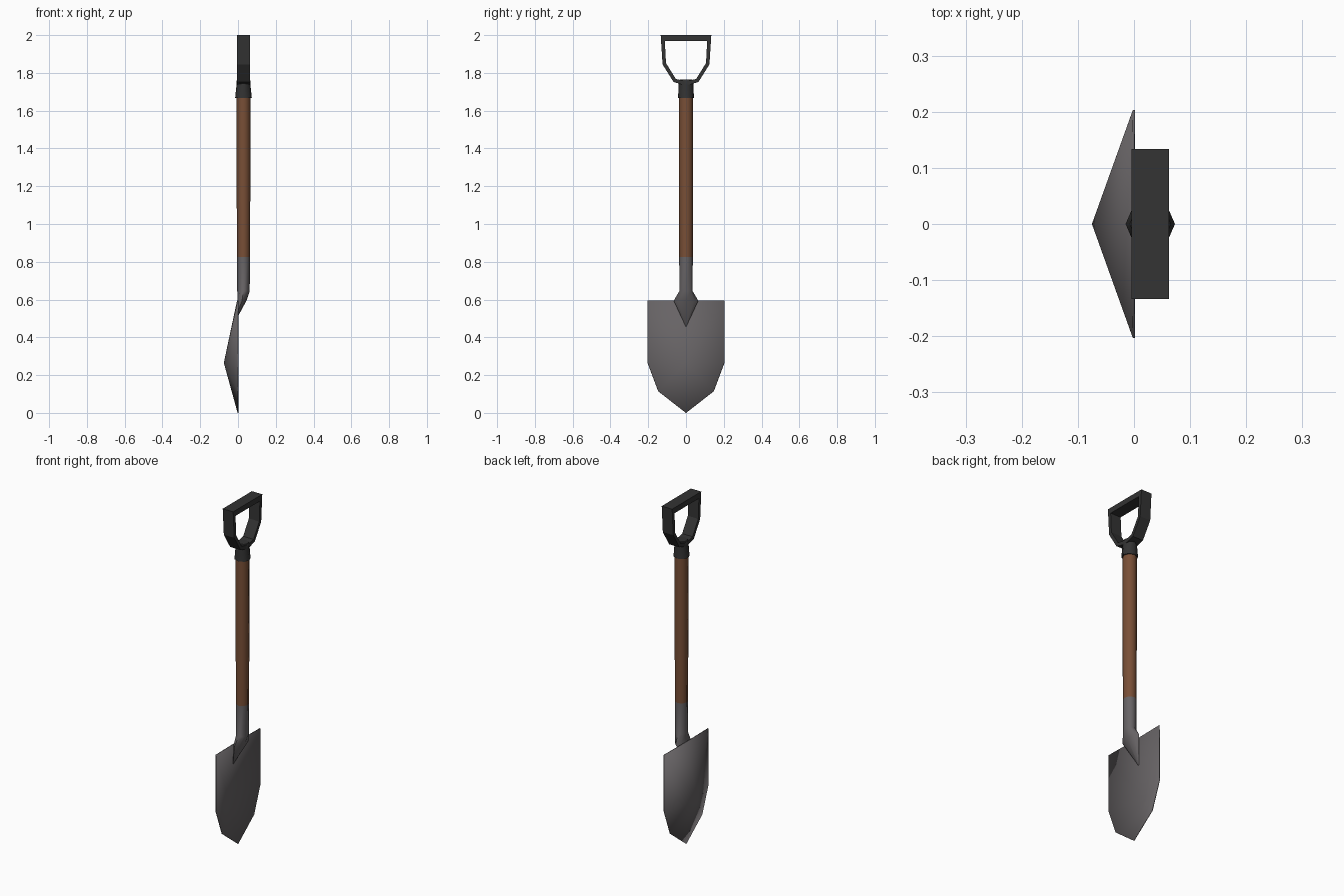
import bpy, bmesh, math

if "Cube" in bpy.data.objects:
    bpy.data.objects.remove(bpy.data.objects["Cube"])


def material(name, rgb):
    m = bpy.data.materials.new(name)
    m.diffuse_color = (*rgb, 1)
    m.use_nodes = True
    m.node_tree.nodes["Principled BSDF"].inputs["Base Color"].default_value = m.diffuse_color
    return m


STEEL = material("grey steel", (0.135, 0.125, 0.13))
WOOD = material("brown wood", (0.19, 0.078, 0.037))
BLACK = material("black plastic", (0.033, 0.033, 0.033))


def finish(name, bm, mat, smooth=None):
    bmesh.ops.recalc_face_normals(bm, faces=bm.faces)
    me = bpy.data.meshes.new(name)
    bm.to_mesh(me)
    bm.free()
    me.materials.append(mat)
    ob = bpy.data.objects.new(name, me)
    bpy.context.collection.objects.link(ob)
    if smooth:
        bpy.ops.object.select_all(action='DESELECT')
        ob.select_set(True)
        bpy.context.view_layer.objects.active = ob
        bpy.ops.object.shade_smooth_by_angle(angle=math.radians(smooth))
    return ob


def loft(name, rings, mat, smooth=50, sides=8):
    """Skin elliptical rings given as (z, centre x, radius x, radius y)."""
    bm = bmesh.new()
    loops = []
    for z, cx, rx, ry in rings:
        angles = [2 * math.pi * i / sides for i in range(sides)]
        loops.append([bm.verts.new((cx + rx * math.cos(a), ry * math.sin(a), z)) for a in angles])
    for a, b in zip(loops, loops[1:]):
        for i in range(sides):
            j = (i + 1) % sides
            bm.faces.new((a[i], a[j], b[j], b[i]))
    bm.faces.new(loops[0])
    bm.faces.new(loops[-1])
    return finish(name, bm, mat, smooth)


CX = 0.029

# Dished blade: two mirrored halves folded along a curved centre ridge
bm = bmesh.new()
tip, mid, top = [bm.verts.new(p) for p in ((0, 0, 0), (-0.073, 0, 0.265), (-0.003, 0, 0.595))]
for s in (-1, 1):
    low, side, corner = [bm.verts.new((0, s * y, z)) for y, z in ((0.147, 0.115), (0.203, 0.265), (0.203, 0.595))]
    for tri in ((tip, low, mid), (low, side, mid), (side, corner, mid), (corner, top, mid)):
        bm.faces.new(tri)
blade = finish("blade", bm, STEEL, 40)
solid = blade.modifiers.new("thickness", 'SOLIDIFY')
solid.thickness = 0.004
solid.offset = 0

# Socket: spreads onto the blade and tapers to a point
loft("socket", [(0.456, -0.031, 0.001, 0.001), (0.594, 0.021, 0.024, 0.065),
                (0.645, CX, 0.033, 0.035), (0.83, CX, 0.034, 0.036)], STEEL)

# Wooden shaft and the collar above it
loft("shaft", [(0.825, CX, 0.034, 0.036), (1.30, CX, 0.037, 0.038), (1.68, CX, 0.037, 0.038)], WOOD)
loft("collar", [(1.668, CX, 0.044, 0.042), (1.735, CX, 0.037, 0.039),
                (1.755, CX, 0.037, 0.039), (1.765, CX, 0.034, 0.03)], BLACK)

# D-shaped grip: a closed band between an outer and an inner outline
outer = [(0.134, 2.0), (0.124, 1.845), (0.066, 1.752), (0.02, 1.738)]
inner = [(0.112, 1.968), (0.106, 1.852), (0.054, 1.768), (0.018, 1.76)]


def closed(half):
    return half + [(-y, z) for y, z in reversed(half)]


bm = bmesh.new()
x0, x1 = CX - 0.0335, CX + 0.0335
rows = [[bm.verts.new((x, y, z)) for y, z in closed(outline)]
        for x, outline in ((x0, outer), (x1, outer), (x1, inner), (x0, inner))]
n = len(rows[0])
for k in range(4):
    a, b = rows[k], rows[(k + 1) % 4]
    for i in range(n):
        j = (i + 1) % n
        bm.faces.new((a[i], a[j], b[j], b[i]))
finish("grip", bm, BLACK)
